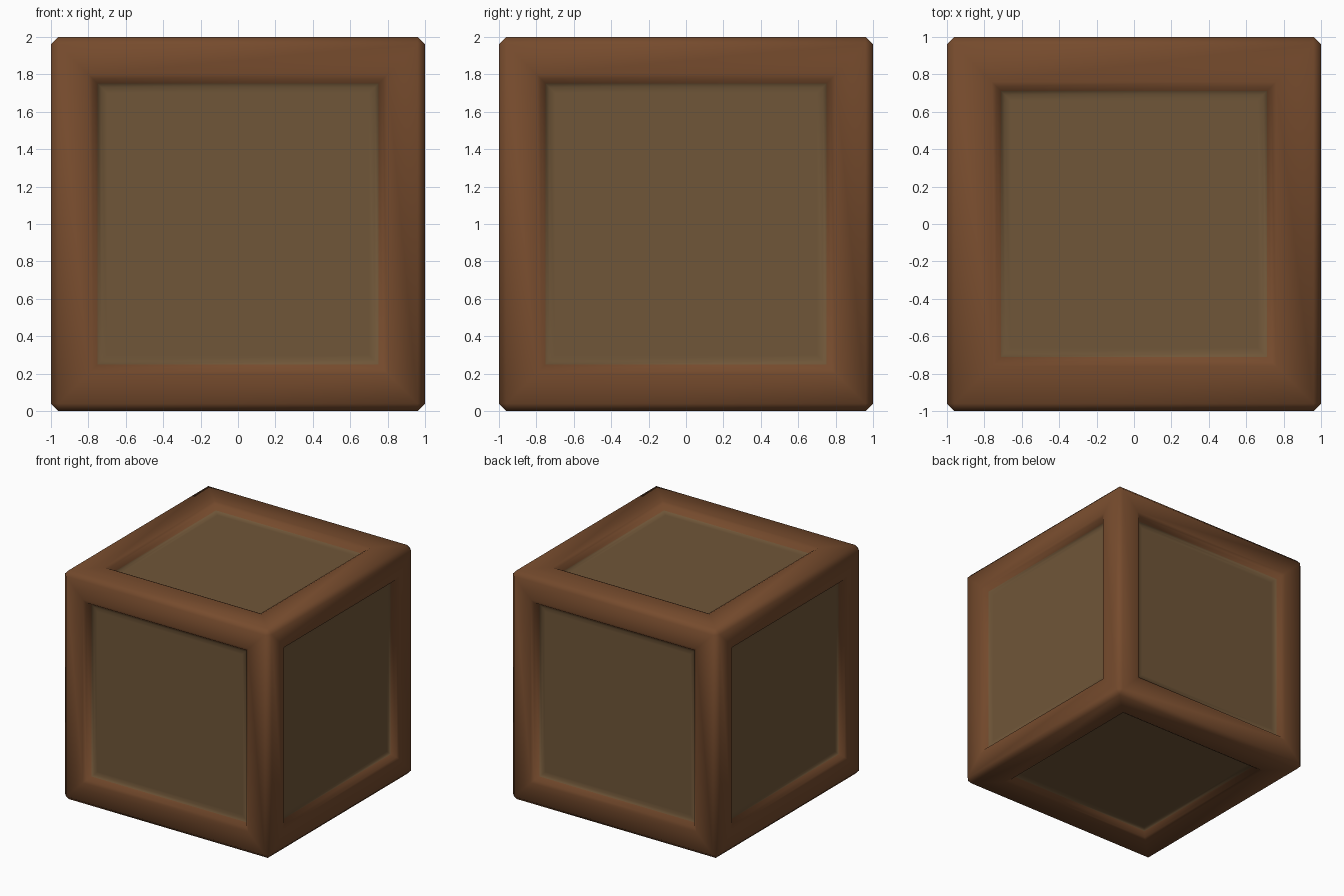
import bpy
import bmesh
from mathutils import Vector

if "Cube" in bpy.data.objects:
    bpy.data.objects.remove(bpy.data.objects["Cube"])


def material(name, rgb):
    m = bpy.data.materials.new(name)
    m.diffuse_color = (*rgb, 1.0)
    m.use_nodes = True
    m.node_tree.nodes["Principled BSDF"].inputs["Base Color"].default_value = m.diffuse_color
    return m


# Solid cube with chamfered edges
bm = bmesh.new()
bmesh.ops.create_cube(bm, size=2.0)
CHAMFER = 0.04
bmesh.ops.bevel(bm, geom=bm.edges[:], offset=CHAMFER, offset_type='OFFSET',
                segments=1, profile=0.5, affect='EDGES')
bm.normal_update()
sides = [f for f in bm.faces if f.calc_area() > 1.0]

# Recessed panels: (half size, depth) rings stepping from frame to panel
RINGS = [(0.80, 0.0), (0.775, 0.012), (0.75, 0.05), (0.73, 0.06), (0.70, 0.06)]
for face in sides:
    shrink = 0.04 if abs(face.normal.z) > 0.5 else 0.0   # wider frame on top and bottom
    half, depth = 1.0 - CHAMFER, 0.0
    for ring_half, ring_depth in RINGS:
        target = ring_half - shrink
        made = bmesh.ops.inset_individual(bm, faces=[face], thickness=half - target,
                                          depth=depth - ring_depth,
                                          use_even_offset=True)["faces"]
        half, depth = target, ring_depth
        # panel colour starts at the foot of the recess wall
        if ring_half < 0.74:
            for f in made:
                f.material_index = 1
    face.material_index = 1

bmesh.ops.translate(bm, verts=bm.verts[:], vec=Vector((0, 0, 1)))
bmesh.ops.recalc_face_normals(bm, faces=bm.faces[:])
for f in bm.faces:
    f.smooth = True

mesh = bpy.data.meshes.new("crate")
bm.to_mesh(mesh)
bm.free()
mesh.materials.append(material("frame_wood", (0.18, 0.07, 0.026)))
mesh.materials.append(material("panel_wood", (0.16, 0.093, 0.04)))
crate = bpy.data.objects.new("crate", mesh)
bpy.context.collection.objects.link(crate)
